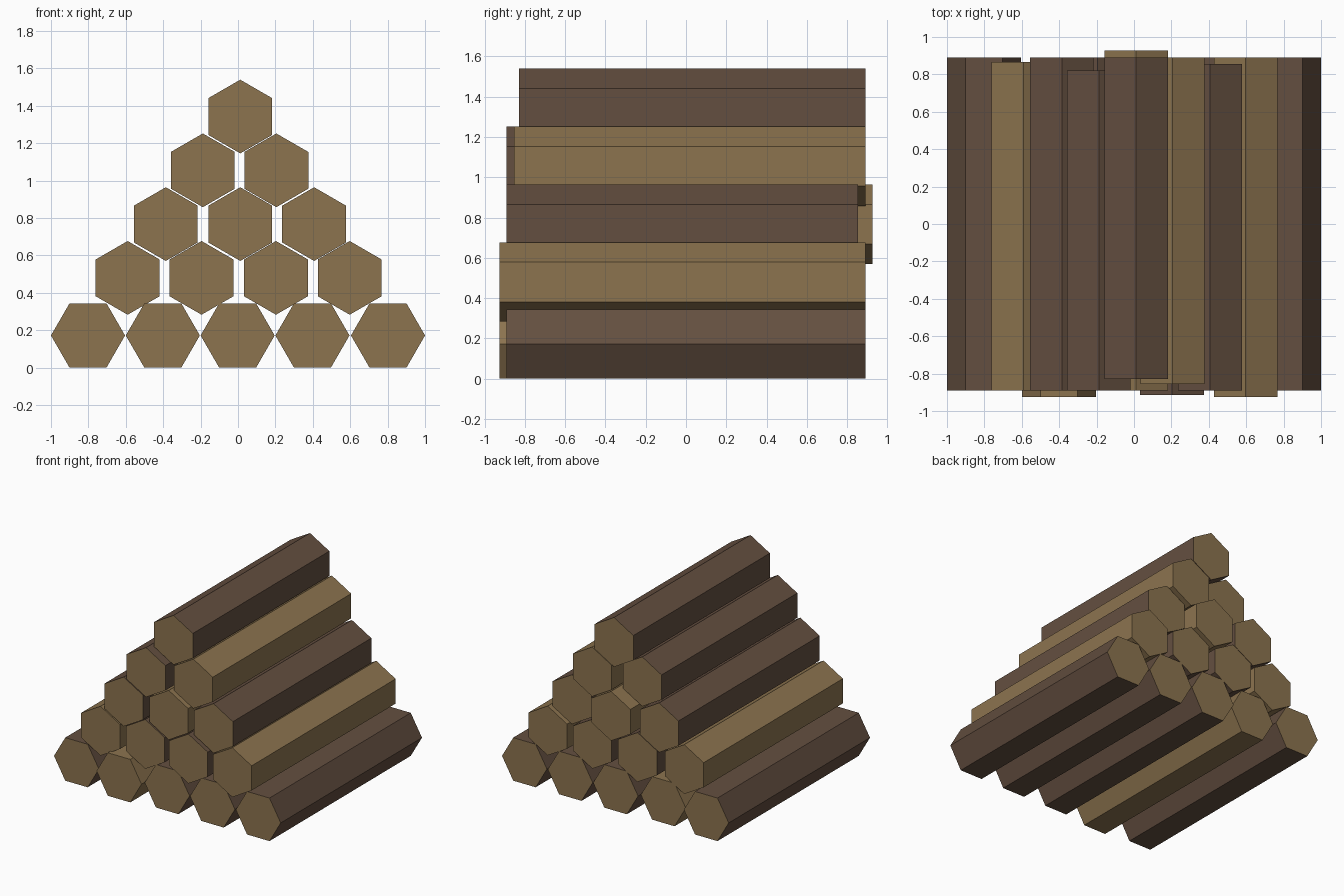
import bpy, bmesh, math

if "Cube" in bpy.data.objects:
    bpy.data.objects.remove(bpy.data.objects["Cube"])


def material(name, srgb):
    m = bpy.data.materials.new(name)
    m.diffuse_color = [(c / 255) ** 2.2 for c in srgb] + [1]
    m.use_nodes = True
    m.node_tree.nodes["Principled BSDF"].inputs["Base Color"].default_value = m.diffuse_color
    return m


BARK = material("dark_bark", (100, 80, 66))
WOOD = material("cut_wood", (139, 115, 80))


def log(name, x, z, radius, turn, front, back, bark):
    """Hexagonal log lying along y, with cut wood on both ends."""
    bm = bmesh.new()
    angles = [math.radians(60 * i + turn) for i in range(6)]
    ring = [bm.verts.new((x + radius * math.cos(a), front, z + radius * math.sin(a)))
            for a in angles]
    end = [bm.verts.new((v.co.x, back, v.co.z)) for v in ring]
    bm.faces.new(ring)
    bm.faces.new(end[::-1])
    for i in range(6):
        j = (i + 1) % 6
        bm.faces.new((ring[j], ring[i], end[i], end[j]))
    bmesh.ops.recalc_face_normals(bm, faces=bm.faces)
    for f in bm.faces:
        f.material_index = 1 if abs(f.normal.y) > 0.9 else 0
    me = bpy.data.meshes.new(name)
    bm.to_mesh(me)
    bm.free()
    me.materials.append(bark)
    me.materials.append(WOOD)
    bpy.context.collection.objects.link(bpy.data.objects.new(name, me))


# Each row from left to right: (x, front y, back y, side material)
ROWS = [
    [(-0.802, -0.89, 0.89, BARK), (-0.402, -0.925, 0.86, WOOD), (-0.002, -0.89, 0.89, BARK),
     (0.398, -0.89, 0.89, BARK), (0.802, -0.89, 0.89, BARK)],
    [(-0.59, -0.89, 0.865, WOOD), (-0.195, -0.89, 0.89, BARK), (0.203, -0.915, 0.89, BARK),
     (0.597, -0.925, 0.89, WOOD)],
    [(-0.386, -0.89, 0.89, BARK), (0.012, -0.89, 0.927, WOOD), (0.407, -0.89, 0.855, BARK)],
    [(-0.188, -0.89, 0.82, BARK), (0.205, -0.855, 0.89, WOOD)],
    [(0.012, -0.83, 0.89, BARK)],
]

for r, row in enumerate(ROWS):
    for i, (x, front, back, bark) in enumerate(row):
        # Bottom logs rest on a flat side, the upper ones point upward
        z, radius, turn = (0.172, 0.198, 0) if r == 0 else (0.48 + 0.2875 * (r - 1), 0.197, 30)
        log(f"log_row{r + 1}_{i + 1}", x, z, radius, turn, front, back, bark)
